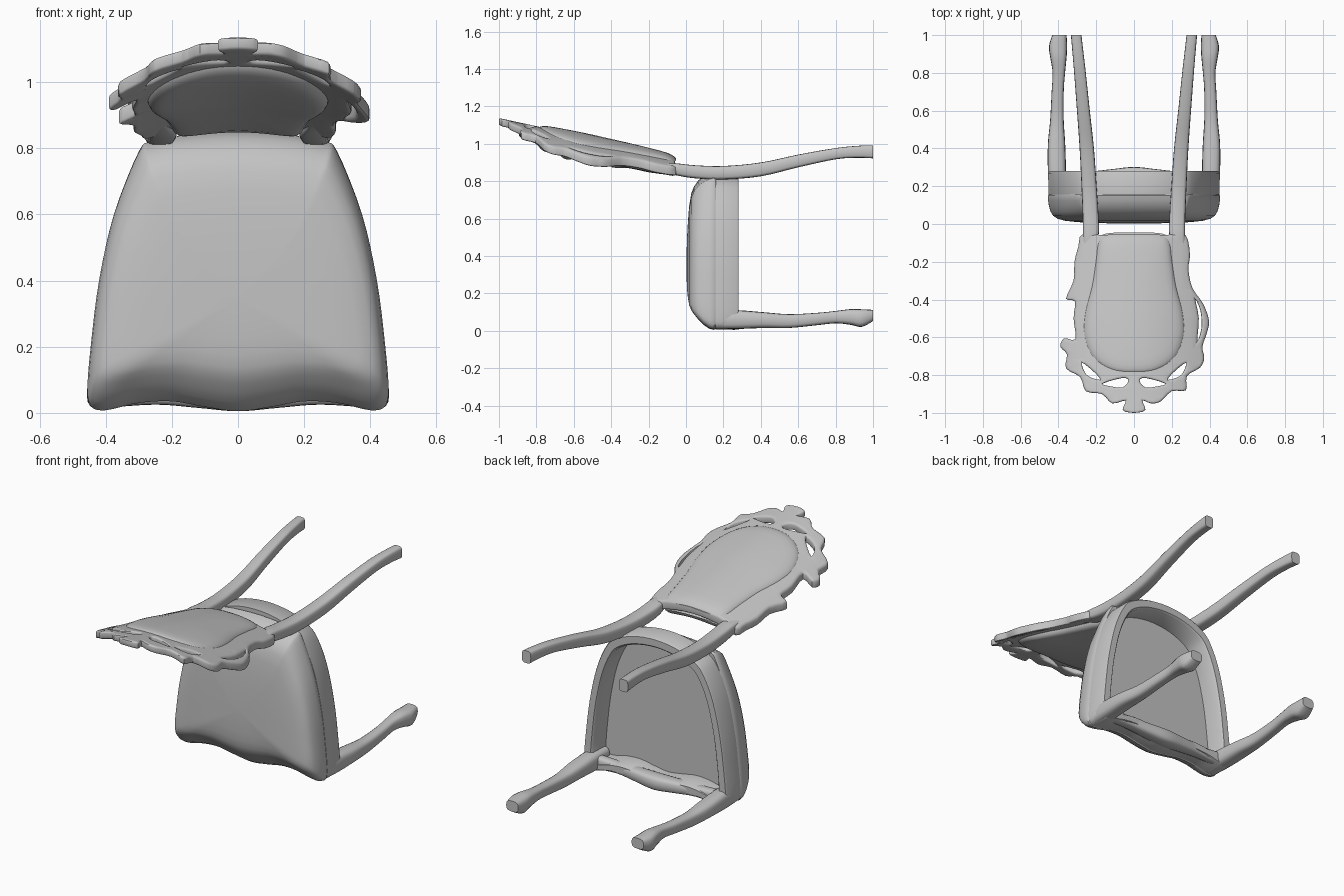
import bpy, bmesh, math
from mathutils import Vector

if "Cube" in bpy.data.objects:
    bpy.data.objects.remove(bpy.data.objects["Cube"], do_unlink=True)

grey = bpy.data.materials.new("plain_grey")
grey.use_nodes = True
GREY = (0.55, 0.55, 0.55, 1)
grey.diffuse_color = GREY
grey.node_tree.nodes["Principled BSDF"].inputs["Base Color"].default_value = GREY
parts = []


def smooth_path(pts, closed=False, steps=4):
    """Catmull-Rom curve through points of any dimension."""
    n, out = len(pts), []
    for i in range(n if closed else n - 1):
        near = [pts[k % n] if closed else pts[min(max(k, 0), n - 1)] for k in range(i - 1, i + 3)]
        for s in range(steps):
            t = s / steps
            out.append(tuple(b + t / 2 * (c - a + t * (2 * a - 5 * b + 4 * c - d + t * (3 * (b - c) + d - a)))
                             for a, b, c, d in zip(*near)))
    return out if closed else out + [tuple(pts[-1])]


def mirrored(half):
    """Close a half outline whose first and last points lie on the centre line."""
    return half + [(-x, v) for x, v in half[-2:0:-1]]


def scaled(outline, centre, ku, kv):
    return [(centre[0] + (u - centre[0]) * ku, centre[1] + (v - centre[1]) * kv) for u, v in outline]


def finish(name, bm):
    bmesh.ops.recalc_face_normals(bm, faces=bm.faces)
    mesh = bpy.data.meshes.new(name)
    bm.to_mesh(mesh)
    bm.free()
    mesh.materials.append(grey)
    obj = bpy.data.objects.new(name, mesh)
    bpy.context.collection.objects.link(obj)
    parts.append(obj)


def loft(name, rings, loop=False):
    """Skin rings of equal length; cap the ends unless the rings form a loop."""
    bm = bmesh.new()
    rows = [[bm.verts.new(p) for p in r] for r in rings]
    n = len(rows[0])
    for a, b in zip(rows, rows[1:] + rows[:1] if loop else rows[1:]):
        for i in range(n):
            j = (i + 1) % n
            bm.faces.new((a[i], a[j], b[j], b[i]))
    if not loop:
        bm.faces.new(rows[0])
        bm.faces.new(rows[-1])
    finish(name, bm)


def rail(name, stations, place, power=0.65, sides=16):
    """Rounded-square bar; stations are (along, centre a, centre b, half a, half b)."""
    def soft(v):
        return math.copysign(abs(v) ** power, v)
    rings = []
    for s, a, b, ra, rb in smooth_path(stations):
        angles = [math.tau * i / sides for i in range(sides)]
        rings.append([place(s, a + ra * soft(math.cos(t)), b + rb * soft(math.sin(t))) for t in angles])
    loft(name, rings)


# Seat: serpentine front edge, tapering sides, arched rear
front_half = [(0, .005), (.1, .018), (.2, .035), (.3, .03), (.4, .008), (.445, .02), (.455, .07),
              (.445, .2), (.42, .4), (.375, .6)]
cushion = smooth_path(mirrored(front_half + [(.3, .79), (.26, .82), (.15, .84), (0, .848)]), True)
frame = smooth_path(mirrored(front_half + [(.315, .74), (.255, .805), (.14, .853), (0, .87)]), True)
MID = (0, .43)


def seat_ring(outline, y, kx, kz, lift=0):
    return [(x, y, z + lift) for x, z in scaled(outline, MID, kx, kz)]


loft("seat_cushion", [seat_ring(cushion, *r) for r in (
    (.16, .985, .985), (.15, 1, 1), (.125, 1, .985), (.095, .99, .945, .003), (.065, .97, .88, .005),
    (.043, .94, .81, .003), (.028, .89, .74, -.005), (.017, .8, .63, -.025), (.01, .66, .48, -.05),
    (.005, .45, .31, -.07), (.003, .2, .13, -.08), (.002, .03, .02, -.085))])
loft("seat_frame", [seat_ring(frame, y, k, k) for y, k in (
    (.157, .995), (.27, .995), (.28, .98), (.28, .89), (.27, .87), (.157, .86))], loop=True)

# Shaped front apron
rail("front_apron", [
    (-.4, .25, .055, .03, .04), (-.25, .245, .055, .032, .03), (-.12, .25, .05, .04, .035),
    (0, .255, .045, .047, .04), (.12, .25, .05, .04, .035), (.25, .245, .055, .032, .03),
    (.4, .25, .055, .03, .04)], lambda s, a, b: (s, a, b))

# Legs, one of each per side
for side, sx in (("left", 1), ("right", -1)):
    def upright(s, a, b, sx=sx):
        return (sx * a, s, b)
    rail(side + "_front_leg", [
        (.17, .405, .06, .045, .05), (.28, .408, .06, .048, .05), (.42, .41, .057, .046, .042),
        (.55, .408, .052, .036, .037), (.7, .404, .063, .032, .033), (.8, .398, .073, .033, .033),
        (.88, .4, .074, .043, .042), (.94, .402, .068, .048, .047), (1, .395, .082, .038, .03)], upright)
    rail(side + "_back_leg", [
        (-.2, .245, .89, .02, .012), (-.12, .237, .874, .032, .022), (-.05, .228, .863, .042, .032),
        (.05, .23, .85, .042, .035), (.2, .238, .845, .04, .036), (.4, .25, .863, .038, .037),
        (.6, .268, .908, .034, .034), (.8, .286, .947, .031, .03), (.92, .298, .957, .029, .032),
        (1, .306, .957, .028, .035)], upright, .5)


# Backrest: every part is bent over one raked, curved sheet, thinner towards the crest
def bend(x, y, h):
    return (x, y, .888 - .23 * y - .65 * x * x + h * (1 + .5 * min(0, y + .5)))


left_edge = [(.17, -.058), (.27, -.055), (.296, -.16), (.288, -.24), (.31, -.34), (.365, -.42),
             (.397, -.51), (.385, -.58), (.362, -.65), (.372, -.71), (.35, -.76), (.28, -.805),
             (.275, -.88), (.2, -.885), (.14, -.94), (.09, -.95), (.045, -.935), (.06, -.985), (0, -1)]
right_edge = [(-.06, -.985), (-.045, -.935), (-.115, -.95), (-.17, -.9), (-.255, -.885), (-.285, -.81),
              (-.36, -.765), (-.355, -.69), (-.39, -.65), (-.37, -.605), (-.31, -.61), (-.32, -.5),
              (-.313, -.41), (-.36, -.395), (-.32, -.3), (-.315, -.2), (-.295, -.12), (-.275, -.055),
              (-.17, -.058)]
slit = [(.325, -.4), (.352, -.46), (.357, -.55), (.335, -.62), (.343, -.5)]
outer_gap = [(.275, -.735), (.21, -.785), (.18, -.825), (.25, -.8)]
inner_gap = [(.165, -.845), (.06, -.815), (.03, -.83), (.06, -.865), (.12, -.86)]
loops = [left_edge + right_edge, slit]
for gap in (outer_gap, inner_gap):
    loops += [gap, [(-x, y) for x, y in gap]]

curve = bpy.data.curves.new("back_outline", "CURVE")
curve.dimensions, curve.fill_mode = "2D", "BOTH"
curve.extrude, curve.bevel_depth, curve.offset, curve.bevel_resolution = .014, .012, -.012, 2
for pts in loops:
    path = smooth_path(pts, True, 3)
    spline = curve.splines.new("POLY")
    spline.points.add(len(path) - 1)
    for point, (x, y) in zip(spline.points, path):
        point.co = (x, y, 0, 1)
    spline.use_cyclic_u = True
helper = bpy.data.objects.new("back_outline", curve)
bpy.context.collection.objects.link(helper)
flat = bpy.data.meshes.new_from_object(helper.evaluated_get(bpy.context.evaluated_depsgraph_get()))
bpy.data.objects.remove(helper, do_unlink=True)
bm = bmesh.new()
bm.from_mesh(flat)
bpy.data.meshes.remove(flat)
bmesh.ops.remove_doubles(bm, verts=bm.verts, dist=.0003)
for normal, steps in (((1, 0, 0), range(-7, 8)), ((0, 1, 0), range(-19, -1))):
    for i in steps:
        bmesh.ops.bisect_plane(bm, geom=bm.verts[:] + bm.edges[:] + bm.faces[:],
                               plane_co=Vector(normal) * i * .05, plane_no=normal)
for v in bm.verts:
    v.co = Vector(bend(*v.co))
finish("back_frame", bm)

# Upholstered panel: shallow on the rear face, a fuller pad on the sitter's side
panel = smooth_path(mirrored([(0, -.06), (.14, -.065), (.185, -.1), (.2, -.2), (.22, -.33), (.255, -.47),
                              (.26, -.59), (.215, -.7), (.12, -.765), (0, -.78)]), True)
CENTRE = (0, -.43)
for name, profile in (
        ("back_pad_rear", ((1.02, .02), (1, .028), (.96, .035), (.9, .04), (.8, .043), (.6, .045),
                           (.35, .046), (.1, .046))),
        ("back_pad_front", ((1.04, -.02), (1.03, -.032), (1, -.046), (.95, -.057), (.88, -.064), (.75, -.07),
                            (.55, -.073), (.3, -.075), (.1, -.075)))):
    loft(name, [[bend(x, y, h) for x, y in scaled(panel, CENTRE, k, k)] for k, h in profile])

# Smooth shading with sharp creases kept
bpy.ops.object.select_all(action="DESELECT")
for obj in parts:
    obj.select_set(True)
bpy.context.view_layer.objects.active = parts[0]
bpy.ops.object.shade_smooth_by_angle(angle=math.radians(40))
